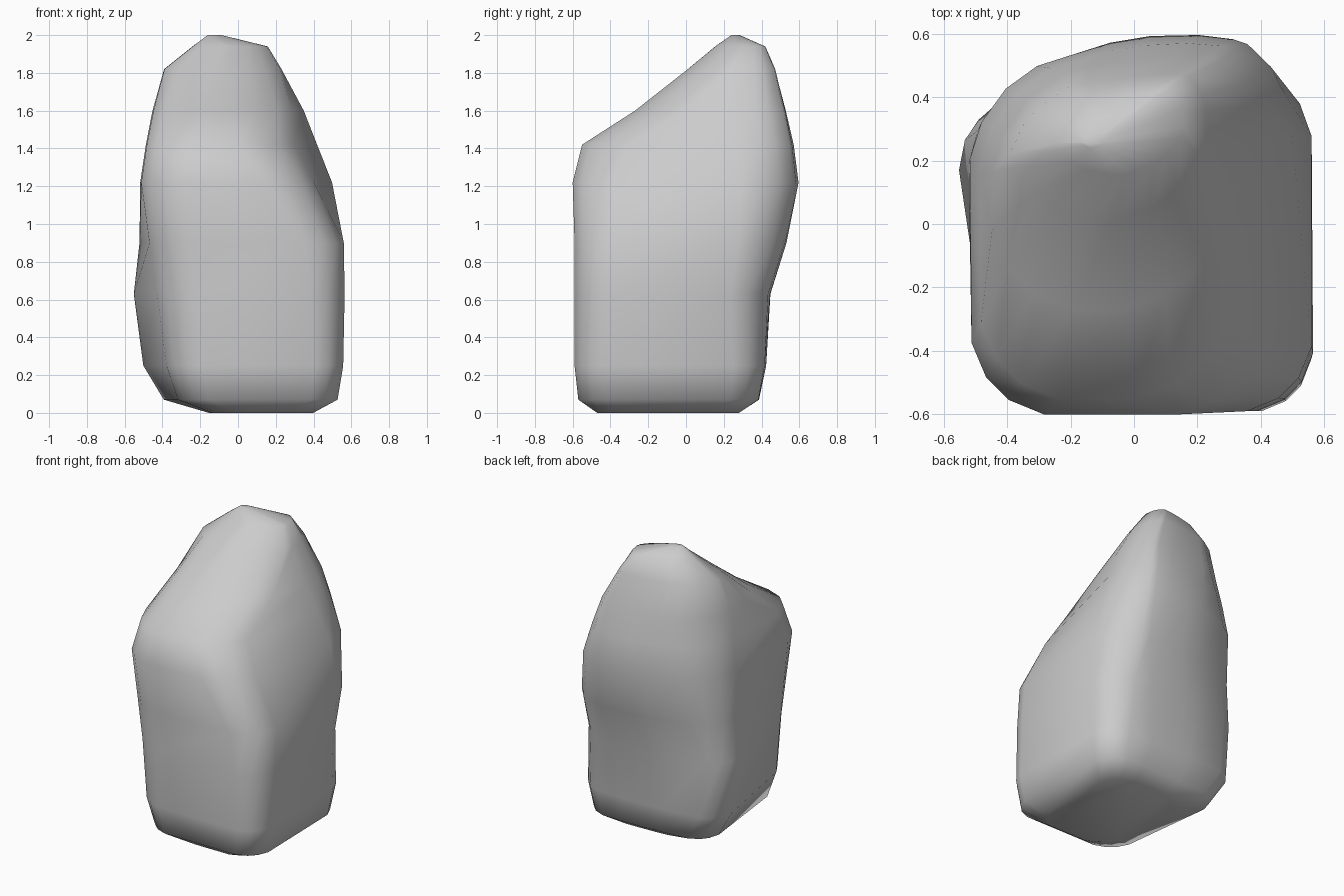
import bpy
import bmesh
from mathutils import Vector

default_cube = bpy.data.objects.get("Cube")
if default_cube:
    bpy.data.objects.remove(default_cube, do_unlink=True)

# Plain stone colour
stone = bpy.data.materials.new("stone_grey")
stone.use_nodes = True
stone.diffuse_color = (0.6, 0.6, 0.6, 1)
shader = stone.node_tree.nodes["Principled BSDF"]
shader.inputs["Base Color"].default_value = stone.diffuse_color
shader.inputs["Roughness"].default_value = 0.9

# Cross-sections: height, then the front-left, front-right, back-right,
# back and back-left corners as seen from the front
sections = [
    (0.00, (-.13, -.47), (.40, -.47), (.39, .28), (.10, .28), (-.16, .26)),
    (0.07, (-.30, -.57), (.53, -.57), (.51, .38), (.10, .39), (-.41, .35)),
    (0.25, (-.35, -.59), (.56, -.59), (.54, .41), (.05, .43), (-.53, .38)),
    (0.63, (-.39, -.59), (.57, -.59), (.54, .42), (.05, .46), (-.59, .35)),
    (0.90, (-.45, -.59), (.56, -.59), (.56, .48), (.12, .56), (-.54, .39)),
    (1.22, (-.51, -.60), (.37, -.60), (.53, .51), (.14, .64), (-.52, .43)),
    (1.42, (-.48, -.55), (.24, -.55), (.47, .50), (.12, .61), (-.49, .42)),
    (1.60, (-.44, -.27), (.22, -.27), (.41, .48), (.10, .56), (-.46, .41)),
    (1.82, (-.38, .01), (.18, .01), (.27, .45), (.05, .49), (-.40, .39)),
    (1.94, (-.23, .15), (.13, .16), (.18, .42), (.00, .42), (-.25, .34)),
    (2.00, (-.16, .24), (-.10, .24), (-.08, .27), (-.11, .29), (-.16, .27)),
]


def cut_corners(points, distance):
    """Replace each corner with a chamfer, limited on short edges."""
    result = []
    for i, corner in enumerate(points):
        for neighbour in (points[i - 1], points[(i + 1) % len(points)]):
            edge = neighbour - corner
            step = min(distance, edge.length * 0.33)
            result.append(corner + edge.normalized() * step)
    return result


# Loft the rounded cross-sections into one closed boulder, softer higher up
bm = bmesh.new()
rings = []
for height, *corners in sections:
    outline = [Vector((x, y, height)) for x, y in corners]
    radius = 0.1 + 0.05 * height
    outline = cut_corners(cut_corners(outline, radius), radius * 0.4)
    rings.append([bm.verts.new(point) for point in outline])

for lower, upper in zip(rings, rings[1:]):
    for i in range(len(lower)):
        bm.faces.new((lower[i - 1], lower[i], upper[i], upper[i - 1]))
bm.faces.new(list(reversed(rings[0])))
bm.faces.new(rings[-1])
bmesh.ops.recalc_face_normals(bm, faces=bm.faces)

mesh = bpy.data.meshes.new("boulder")
bm.to_mesh(mesh)
bm.free()
mesh.materials.append(stone)
mesh.shade_smooth()

boulder = bpy.data.objects.new("boulder", mesh)
bpy.context.collection.objects.link(boulder)
